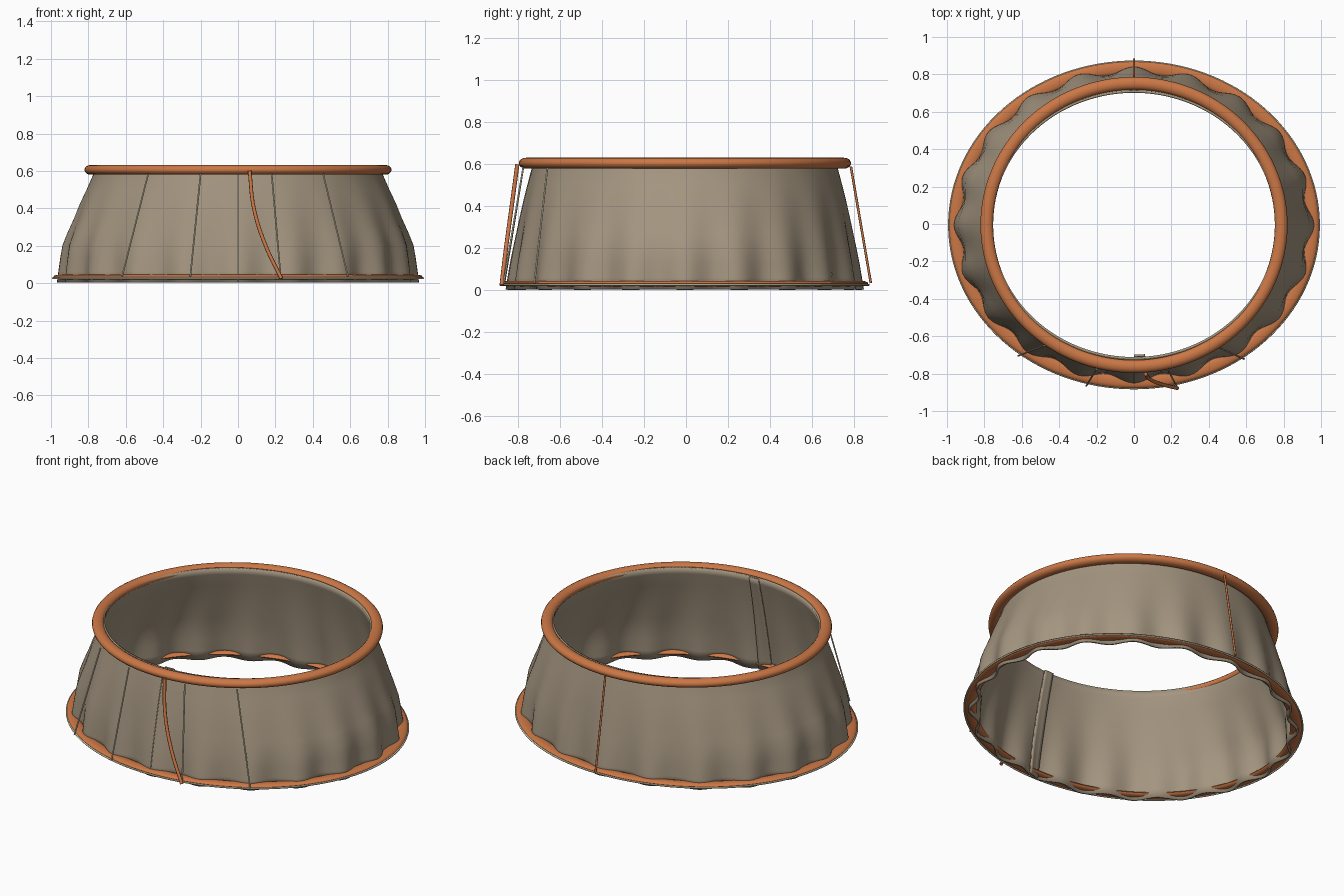
import bpy, bmesh, math
from mathutils import Vector

if "Cube" in bpy.data.objects:
    bpy.data.objects.remove(bpy.data.objects["Cube"])

CY = -0.005      # shared y centre of all hoops
FOLDS = 20


def material(name, rgb):
    m = bpy.data.materials.new(name)
    m.diffuse_color = (*rgb, 1)
    m.use_nodes = True
    m.node_tree.nodes["Principled BSDF"].inputs["Base Color"].default_value = m.diffuse_color
    return m


TAN = material("tan cloth", (0.37, 0.30, 0.215))
ORANGE = material("orange trim", (0.60, 0.185, 0.06))
CREAM = material("cream cord", (0.70, 0.63, 0.45))


def finish(bm, name, mat, angle=50):
    bmesh.ops.recalc_face_normals(bm, faces=bm.faces)
    me = bpy.data.meshes.new(name)
    bm.to_mesh(me)
    bm.free()
    ob = bpy.data.objects.new(name, me)
    bpy.context.collection.objects.link(ob)
    me.materials.append(mat)
    bpy.context.view_layer.objects.active = ob
    ob.select_set(True)
    bpy.ops.object.shade_smooth_by_angle(angle=math.radians(angle))
    ob.select_set(False)
    return ob


def sweep(bm, rows, closed_u, closed_v):
    """Skin a grid of points; u runs over rows, v along each row."""
    g = [[bm.verts.new(p) for p in row] for row in rows]
    nu, nv = len(g), len(g[0])
    for i in range(nu if closed_u else nu - 1):
        for j in range(nv if closed_v else nv - 1):
            a, b = (i + 1) % nu, (j + 1) % nv
            bm.faces.new((g[i][j], g[a][j], g[a][b], g[i][b]))


def hoop(name, rx, ry, z, half_w, half_h, mat, sides=12, segs=128):
    """Elliptical hoop with an oval section."""
    rows = []
    for i in range(segs):
        t = 2 * math.pi * i / segs
        row = []
        for k in range(sides):
            p = 2 * math.pi * k / sides
            d = half_w * math.cos(p)
            row.append(((rx + d) * math.cos(t), CY + (ry + d) * math.sin(t),
                        z + half_h * math.sin(p)))
        rows.append(row)
    bm = bmesh.new()
    sweep(bm, rows, True, True)
    return finish(bm, name, mat)


def cord(name, points, radius, mat):
    """Round cord through a few points."""
    cu = bpy.data.curves.new(name, 'CURVE')
    cu.dimensions = '3D'
    cu.bevel_depth = radius
    cu.bevel_resolution = 2
    cu.use_fill_caps = True
    sp = cu.splines.new('BEZIER')
    sp.bezier_points.add(len(points) - 1)
    for bp, p in zip(sp.bezier_points, points):
        bp.co = p
        bp.handle_left_type = bp.handle_right_type = 'AUTO'
    sp.resolution_u = 6
    cu.materials.append(mat)
    ob = bpy.data.objects.new(name, cu)
    bpy.context.collection.objects.link(ob)
    return ob


# Skirt profile: height, x radius, y radius, fold depth
PROFILE = [
    (0.618, 0.762, 0.712, 0.0),
    (0.58, 0.768, 0.722, 0.0),
    (0.50, 0.802, 0.742, 0.001),
    (0.42, 0.838, 0.760, 0.003),
    (0.34, 0.868, 0.776, 0.005),
    (0.27, 0.897, 0.788, 0.008),
    (0.20, 0.922, 0.800, 0.011),
    (0.13, 0.930, 0.810, 0.015),
    (0.06, 0.936, 0.818, 0.019),
    (0.004, 0.940, 0.824, 0.022),
]


def cloth_row(t, inset=0.0):
    row = []
    for z, rx, ry, amp in PROFILE:
        d = amp * math.cos(FOLDS * t) - inset
        row.append(((rx + d) * math.cos(t), CY + (ry + d) * math.sin(t), z))
    return row


# Pleated cloth skirt
bm = bmesh.new()
sweep(bm, [cloth_row(2 * math.pi * i / 240) for i in range(240)], True, False)
skirt = finish(bm, "skirt", TAN)
mod = skirt.modifiers.new("cloth thickness", 'SOLIDIFY')
mod.thickness = 0.012
mod.offset = 0

# Overlapping flap behind the front seam
bm = bmesh.new()
sweep(bm, [cloth_row(-math.pi / 2 + 0.02 * i, 0.014) for i in range(5)], False, False)
flap = finish(bm, "seam_flap", TAN)
mod = flap.modifiers.new("cloth thickness", 'SOLIDIFY')
mod.thickness = 0.01
mod.offset = 0

# Front seam line
cord("front_seam", [(0, CY - ry - amp - 0.004, z)
                    for z, rx, ry, amp in PROFILE[1:]], 0.004, TAN)

# Padded top rim, bottom trim and its cream edge cord
hoop("top_rim", 0.787, 0.757, 0.606, 0.034, 0.026, ORANGE, 16)
hoop("bottom_trim", 0.954, 0.839, 0.033, 0.034, 0.013, ORANGE)
hoop("edge_cord", 0.989, 0.874, 0.027, 0.005, 0.005, CREAM, 8)

# Taut cream cords across the front
for i, (x0, y0, x1, y1) in enumerate([(-0.48, -0.65, -0.62, -0.705),
                                      (-0.20, -0.775, -0.255, -0.865),
                                      (0.18, -0.775, 0.228, -0.868),
                                      (0.455, -0.66, 0.588, -0.722)]):
    cord(f"front_cord_{i + 1}", [(x0, y0, 0.585), (x1, y1, 0.035)], 0.0045, CREAM)

# Curved orange tie at the front and straight tie at the back
cord("front_tie", [(0.062, -0.803, 0.60), (0.085, -0.83, 0.40),
                   (0.148, -0.857, 0.20), (0.232, -0.878, 0.025)], 0.010, ORANGE)
cord("back_tie", [(0, 0.785, 0.59), (0, 0.88, 0.035)], 0.006, ORANGE)
